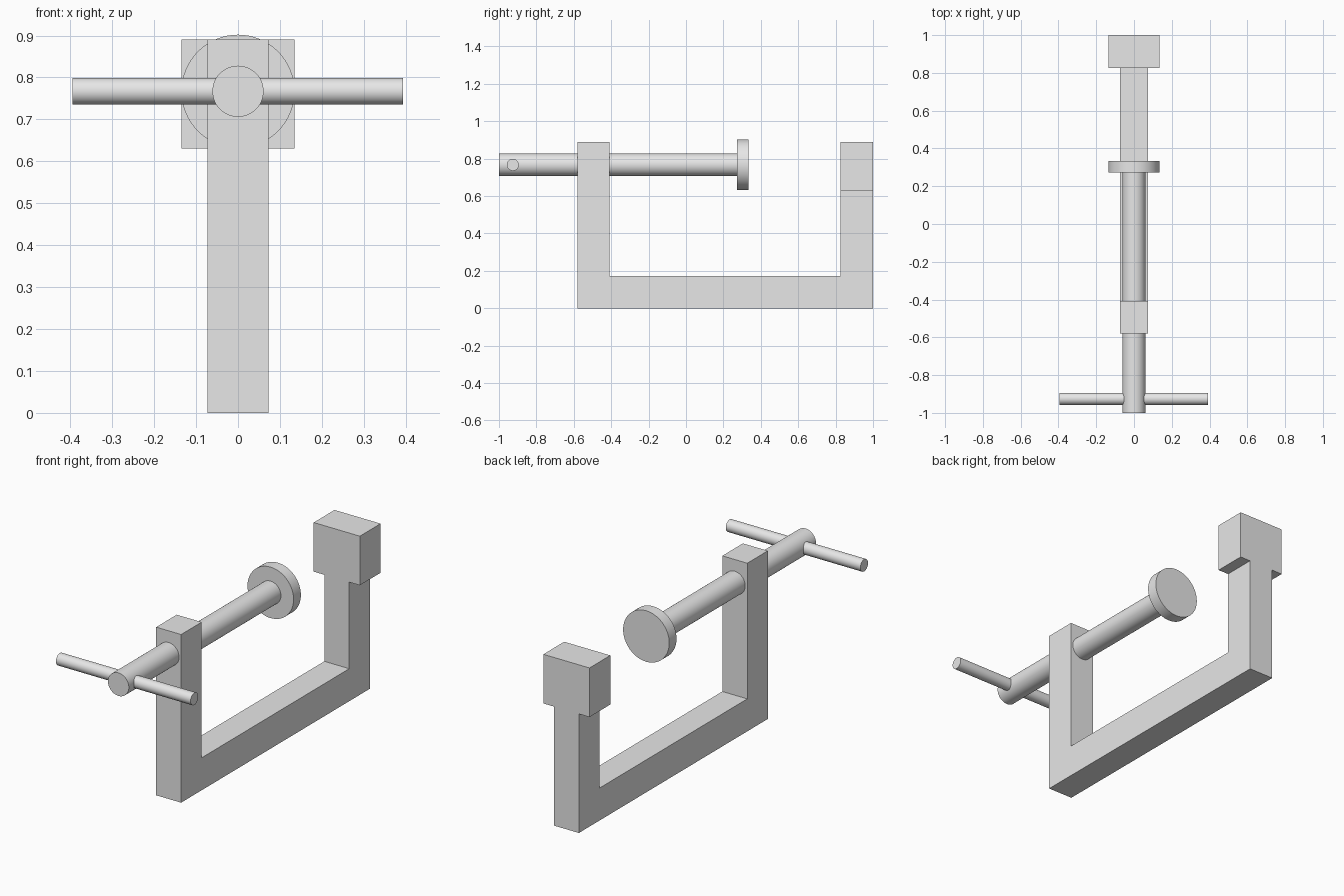
import bpy, bmesh, math
from mathutils import Matrix

cube = bpy.data.objects.get("Cube")
if cube:
    bpy.data.objects.remove(cube, do_unlink=True)

# Single plain grey metal
grey = bpy.data.materials.new("grey_metal")
grey.use_nodes = True
grey.diffuse_color = (0.8, 0.8, 0.8, 1)
grey.node_tree.nodes["Principled BSDF"].inputs["Base Color"].default_value = (0.8, 0.8, 0.8, 1)


def add_object(name, bm, smooth=False):
    bmesh.ops.recalc_face_normals(bm, faces=bm.faces)
    mesh = bpy.data.meshes.new(name)
    bm.to_mesh(mesh)
    bm.free()
    mesh.materials.append(grey)
    obj = bpy.data.objects.new(name, mesh)
    bpy.context.collection.objects.link(obj)
    if smooth:
        bpy.ops.object.select_all(action='DESELECT')
        obj.select_set(True)
        bpy.context.view_layer.objects.active = obj
        bpy.ops.object.shade_smooth_by_angle(angle=math.radians(30))
    return obj


def extrude_profile(name, points, half_width):
    """Extrude a side (y, z) profile symmetrically across x."""
    bm = bmesh.new()
    face = bm.faces.new([bm.verts.new((-half_width, y, z)) for y, z in points])
    result = bmesh.ops.extrude_face_region(bm, geom=[face])
    verts = [v for v in result["geom"] if isinstance(v, bmesh.types.BMVert)]
    bmesh.ops.translate(bm, verts=verts, vec=(2 * half_width, 0, 0))
    return add_object(name, bm)


def rod(name, axis, start, end, radius, centre):
    """Capped cylinder along x or y, from start to end on that axis."""
    bm = bmesh.new()
    turn = Matrix.Rotation(math.pi / 2, 4, 'Y' if axis == 'X' else 'X')
    bmesh.ops.create_cone(bm, cap_ends=True, segments=64, radius1=radius,
                          radius2=radius, depth=end - start, matrix=turn)
    obj = add_object(name, bm, smooth=True)
    obj.location = centre
    obj.location['XYZ'.index(axis)] = (start + end) / 2
    return obj


TOP = 0.89
FRONT, BACK = -0.58, 1.0
INNER_FRONT, INNER_BACK, FLOOR = -0.408, 0.826, 0.172
SCREW_Z = 0.767

# U-shaped frame
extrude_profile("frame", [(FRONT, 0), (BACK, 0), (BACK, TOP), (INNER_BACK, TOP),
                          (INNER_BACK, FLOOR), (INNER_FRONT, FLOOR),
                          (INNER_FRONT, TOP), (FRONT, TOP)], 0.073)

# Wide fixed jaw around the top of the rear post
extrude_profile("fixed_jaw", [(INNER_BACK, 0.63), (BACK, 0.63),
                              (BACK, TOP), (INNER_BACK, TOP)], 0.135)

# Screw, pressure pad and turning handle
rod("screw", 'Y', -1.0, 0.275, 0.061, (0, 0, SCREW_Z))
rod("pressure_pad", 'Y', 0.272, 0.333, 0.135, (0, 0, SCREW_Z))
rod("handle_bar", 'X', -0.395, 0.393, 0.032, (0, -0.926, SCREW_Z))
